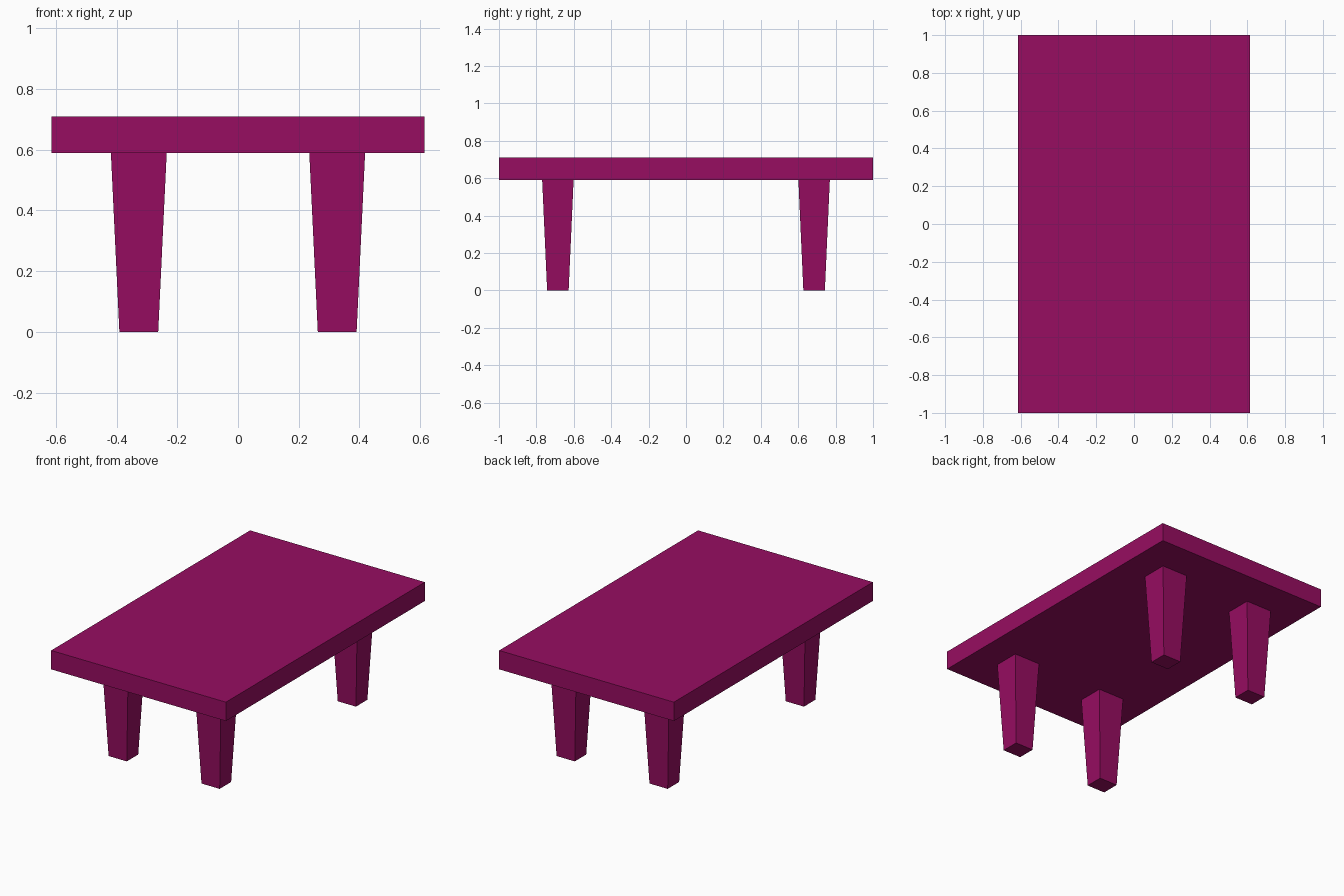
import bpy
import bmesh

if "Cube" in bpy.data.objects:
    bpy.data.objects.remove(bpy.data.objects["Cube"])

mat = bpy.data.materials.new("magenta_paint")
mat.diffuse_color = (0.31, 0.004, 0.12, 1.0)
mat.use_nodes = True
mat.node_tree.nodes["Principled BSDF"].inputs["Base Color"].default_value = mat.diffuse_color


def tapered_box(name, center, bottom_half, top_half, z0, z1):
    """Box whose bottom and top rectangles may differ in size."""
    bm = bmesh.new()
    bmesh.ops.create_cube(bm, size=2)
    for v in bm.verts:
        hx, hy = top_half if v.co.z > 0 else bottom_half
        v.co = (v.co.x * hx, v.co.y * hy, z1 - z0 if v.co.z > 0 else 0)
    mesh = bpy.data.meshes.new(name)
    bm.to_mesh(mesh)
    bm.free()
    mesh.materials.append(mat)
    obj = bpy.data.objects.new(name, mesh)
    obj.location = (center[0], center[1], z0)
    bpy.context.collection.objects.link(obj)
    return obj


UNDERSIDE = 0.59

# Table top slab
tapered_box("table_top", (0, 0), (0.615, 1.0), (0.615, 1.0), UNDERSIDE, 0.71)

# Four legs, narrowing towards the floor
for side, sx in (("left", -1), ("right", 1)):
    for end, sy in (("front", -1), ("back", 1)):
        tapered_box(f"{end}_{side}_leg", (sx * 0.327, sy * 0.685),
                    (0.064, 0.0575), (0.092, 0.084), 0, UNDERSIDE)
